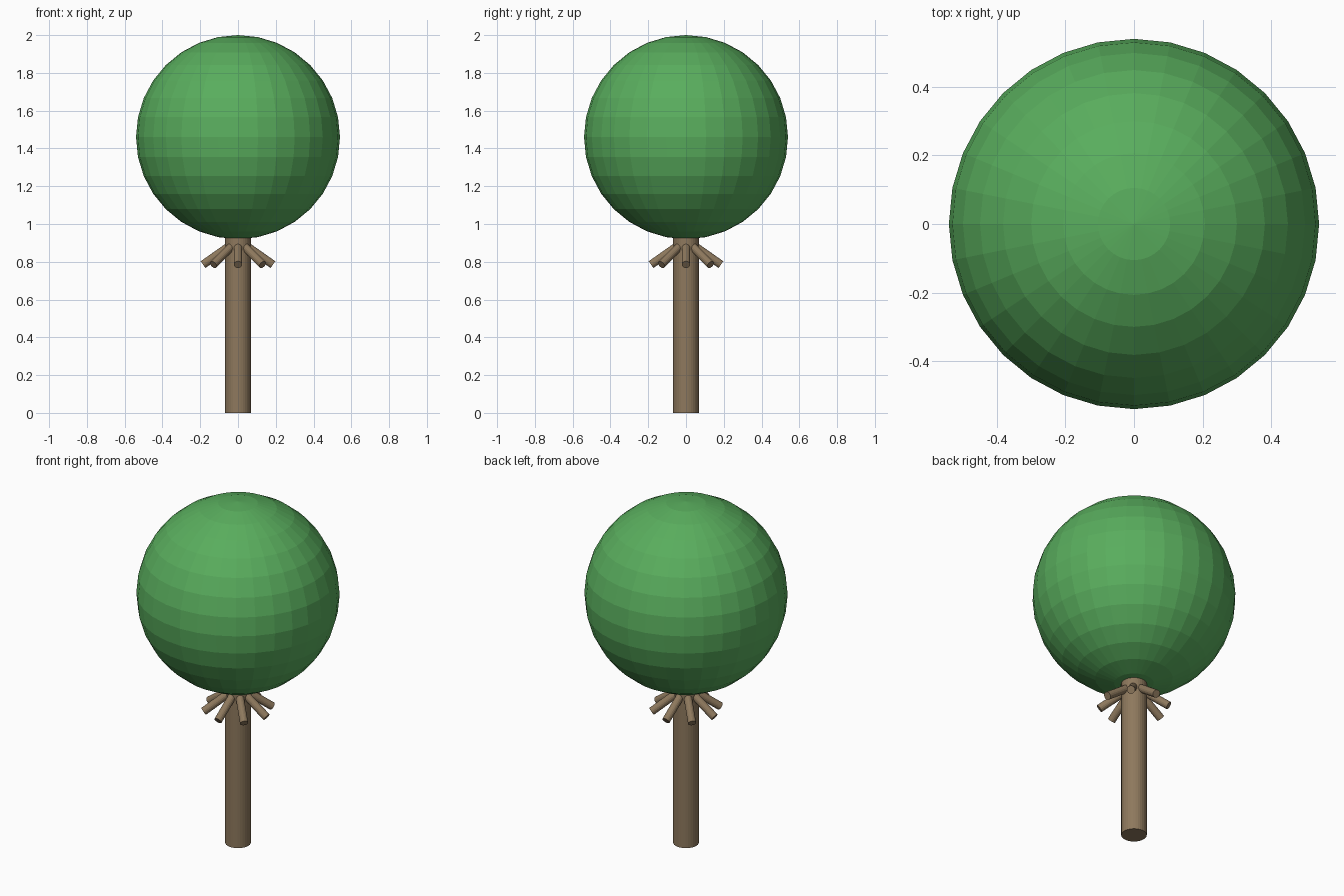
import bpy
from math import radians, cos, sin, tau
from mathutils import Vector

if "Cube" in bpy.data.objects:
    bpy.data.objects.remove(bpy.data.objects["Cube"])


def material(name, color):
    mat = bpy.data.materials.new(name)
    mat.diffuse_color = (*color, 1)
    mat.use_nodes = True
    mat.node_tree.nodes["Principled BSDF"].inputs["Base Color"].default_value = mat.diffuse_color
    return mat


bark = material("bark", (0.27, 0.19, 0.11))
leaf = material("leaf", (0.10, 0.42, 0.11))


def rod(name, start, end, radius, sides):
    """Capped cylinder between two points."""
    start, end = Vector(start), Vector(end)
    axis = end - start
    bpy.ops.mesh.primitive_cylinder_add(vertices=sides, radius=radius, depth=axis.length,
                                        location=(start + end) / 2)
    ob = bpy.context.object
    ob.name = name
    ob.rotation_euler = axis.to_track_quat('Z', 'Y').to_euler()
    ob.data.materials.append(bark)
    return ob


# Trunk
rod("trunk", (0, 0, 0), (0, 0, 0.94), 0.068, 32)

# Ball-shaped crown with flat facets
bpy.ops.mesh.primitive_uv_sphere_add(segments=32, ring_count=16, radius=0.54,
                                     location=(0, 0, 1.46))
crown = bpy.context.object
crown.name = "crown"
crown.data.materials.append(leaf)

# Ring of eight drooping branch stubs below the crown
COUNT, SLOPE = 8, radians(35)
INNER, OUTER, TIP_Z = 0.02, 0.185, 0.785
drop = (OUTER - INNER) * sin(SLOPE) / cos(SLOPE)
for i in range(COUNT):
    a = tau * i / COUNT
    rod(f"branch_{i + 1}",
        (INNER * cos(a), INNER * sin(a), TIP_Z + drop),
        (OUTER * cos(a), OUTER * sin(a), TIP_Z), 0.022, 16)
